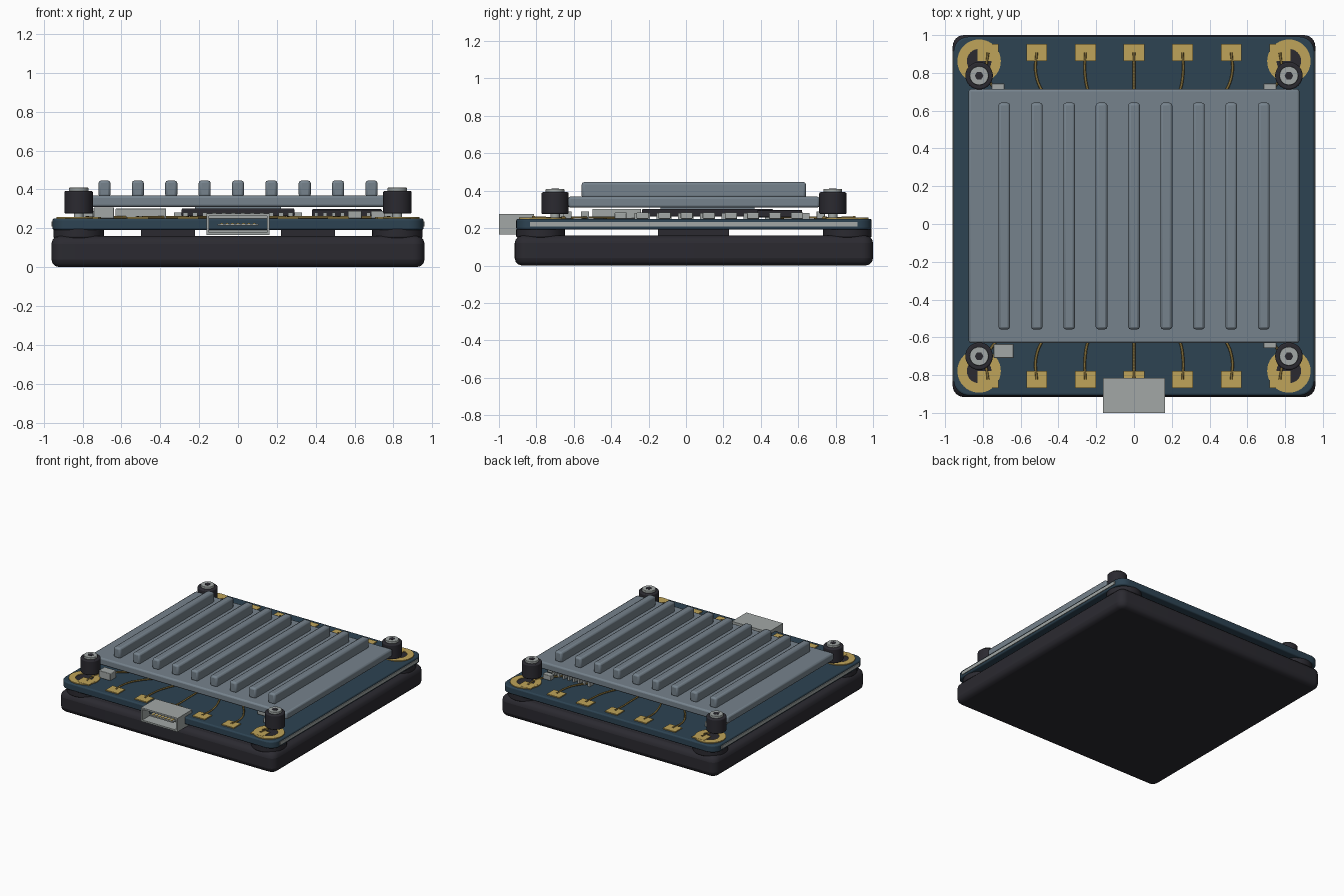
import bpy
import bmesh
import math

if "Cube" in bpy.data.objects:
    bpy.data.objects.remove(bpy.data.objects["Cube"])


def material(name, rgb):
    m = bpy.data.materials.new(name)
    m.use_nodes = True
    m.diffuse_color = (*rgb, 1)
    bsdf = m.node_tree.nodes["Principled BSDF"]
    bsdf.inputs["Base Color"].default_value = (*rgb, 1)
    bsdf.inputs["Roughness"].default_value = 0.6
    return m


BOARD = material("board_blue", (0.026, 0.056, 0.085))
METAL = material("heatsink_grey", (0.18, 0.225, 0.265))
BLACK = material("black_plastic", (0.024, 0.023, 0.03))
SILVER = material("silver", (0.36, 0.39, 0.38))
GOLD = material("gold", (0.52, 0.37, 0.10))
TRACE = material("dark_gold", (0.22, 0.15, 0.04))

CY = 0.042  # middle of the board in y


def finish(name, bm, mat, bevel=0, segments=3):
    bmesh.ops.recalc_face_normals(bm, faces=bm.faces)
    me = bpy.data.meshes.new(name)
    bm.to_mesh(me)
    bm.free()
    me.materials.append(mat)
    ob = bpy.data.objects.new(name, me)
    bpy.context.collection.objects.link(ob)
    if bevel:
        mod = ob.modifiers.new("Bevel", "BEVEL")
        mod.width, mod.segments = bevel, segments
        mod.limit_method, mod.angle_limit = "ANGLE", math.radians(40)
    bpy.ops.object.select_all(action="DESELECT")
    ob.select_set(True)
    bpy.context.view_layer.objects.active = ob
    bpy.ops.object.shade_smooth_by_angle(angle=math.radians(35))
    return ob


def prism(name, points, z0, z1, mat, bevel=0, segments=3):
    bm = bmesh.new()
    face = bm.faces.new([bm.verts.new((x, y, z0)) for x, y in points])
    ext = bmesh.ops.extrude_face_region(bm, geom=[face])
    verts = [v for v in ext["geom"] if isinstance(v, bmesh.types.BMVert)]
    bmesh.ops.translate(bm, verts=verts, vec=(0, 0, z1 - z0))
    return finish(name, bm, mat, bevel, segments)


def block(name, x, y, w, d, z0, z1, mat, bevel=0):
    pts = [(x + sx * w / 2, y + sy * d / 2)
           for sx, sy in ((-1, -1), (1, -1), (1, 1), (-1, 1))]
    return prism(name, pts, z0, z1, mat, bevel, 2)


def slab(name, x, y, w, d, r, z0, z1, mat, bevel=0):
    pts = []
    for i, (sx, sy) in enumerate(((1, 1), (-1, 1), (-1, -1), (1, -1))):
        for k in range(7):
            a = math.radians(90 * i + 15 * k)
            pts.append((x + sx * (w / 2 - r) + r * math.cos(a),
                        y + sy * (d / 2 - r) + r * math.sin(a)))
    return prism(name, pts, z0, z1, mat, bevel)


def disc(name, x, y, r, z0, z1, mat, bevel=0, sides=32):
    pts = [(x + r * math.cos(math.tau * i / sides),
            y + r * math.sin(math.tau * i / sides)) for i in range(sides)]
    return prism(name, pts, z0, z1, mat, bevel)


def ring(name, x, y, r_in, r_out, z0, z1, mat, sides=40):
    bm = bmesh.new()
    loops = []
    for i in range(sides):
        a = math.tau * i / sides
        loops.append([bm.verts.new((x + r * math.cos(a), y + r * math.sin(a), z))
                      for r, z in ((r_in, z0), (r_out, z0), (r_out, z1), (r_in, z1))])
    for i in range(sides):
        p, q = loops[i], loops[(i + 1) % sides]
        for k in range(4):
            bm.faces.new((p[k], q[k], q[(k + 1) % 4], p[(k + 1) % 4]))
    return finish(name, bm, mat)


def wire(name, points, r, mat):
    cu = bpy.data.curves.new(name, "CURVE")
    cu.dimensions = "3D"
    cu.bevel_depth, cu.bevel_resolution, cu.resolution_u = r, 1, 6
    sp = cu.splines.new("BEZIER")
    sp.bezier_points.add(len(points) - 1)
    for bp, co in zip(sp.bezier_points, points):
        bp.co = co
        bp.handle_left_type = bp.handle_right_type = "AUTO"
    cu.materials.append(mat)
    bpy.context.collection.objects.link(bpy.data.objects.new(name, cu))


# Base tray and circuit board
slab("base", 0, CY, 1.92, 1.916, 0.06, 0, 0.16, BLACK, 0.04)
slab("circuit_board", 0, CY, 1.91, 1.90, 0.08, 0.192, 0.25, BOARD, 0.01)
for s in (-1, 1):
    block("edge_strip", s * 0.955, CY, 0.012, 1.75, 0.208, 0.234, SILVER)
    block("underside_chip", s * 0.36, 0.04, 0.28, 0.38, 0.155, 0.195, BLACK)

# Heat sink with fins
block("heatsink_plate", 0, CY, 1.75, 1.345, 0.31, 0.368, METAL, 0.012)
for i in range(9):
    block("heatsink_fin", (i - 4) * 0.1717, CY, 0.062, 1.2, 0.36, 0.446, METAL, 0.014)

# Corner feet, gold rings and screws
for sx in (-1, 1):
    for ring_y, post_y in ((0.862, 0.785), (-0.778, -0.70)):
        x = sx * 0.82
        disc("corner_foot", x, ring_y, 0.13, 0.15, 0.2, BLACK, 0.008)
        ring("mount_ring", x, ring_y, 0.065, 0.115, 0.247, 0.257, GOLD)
        disc("mount_hole", x, ring_y, 0.066, 0.247, 0.252, BLACK)
        disc("screw_shaft", x, post_y, 0.025, 0.25, 0.3, SILVER)
        disc("screw_sleeve", x, post_y, 0.073, 0.275, 0.392, BLACK, 0.008)
        disc("screw_head", x, post_y, 0.05, 0.385, 0.409, SILVER, 0.004)
        disc("screw_socket", x, post_y, 0.023, 0.408, 0.411, BLACK, 0, 6)

# Solder pads with curved traces running under the heat sink
for i in range(-3, 4):
    x = i * 0.2575
    for s in (-1, 1):
        y = CY + s * 0.865
        block("solder_pad", x, y, 0.11, 0.09, 0.247, 0.258, GOLD)
        wire("trace", [(x, y, 0.258), (x * 1.01, CY + s * 0.76, 0.254),
                       (x * 0.94, CY + s * 0.66, 0.256),
                       (x * 0.5, CY + s * 0.42, 0.256)], 0.007, TRACE)

# Main chip with pins on all four sides
block("main_chip", 0, 0.115, 0.58, 0.70, 0.262, 0.302, BLACK, 0.006)
block("thermal_pad", 0, 0.115, 0.44, 0.5, 0.3, 0.312, METAL)
for i in range(12):
    t = (i - 5.5) / 11
    for s in (-1, 1):
        block("chip_pin", t * 0.54, 0.115 + s * 0.365, 0.024, 0.05, 0.25, 0.28, SILVER)
        block("chip_pin", s * 0.305, 0.115 + t * 0.64, 0.05, 0.024, 0.25, 0.28, SILVER)

# Side chip with pins
block("side_chip", 0.56, 0.50, 0.36, 0.24, 0.258, 0.298, BLACK, 0.005)
for i in range(8):
    for s in (-1, 1):
        block("side_chip_pin", 0.56 + (i - 3.5) * 0.045, 0.50 + s * 0.135,
              0.02, 0.05, 0.25, 0.28, SILVER)

# Small parts around the chips
block("shield_can", -0.5, -0.37, 0.26, 0.26, 0.25, 0.303, SILVER, 0.005)
block("corner_component", -0.69, -0.672, 0.105, 0.075, 0.25, 0.308, SILVER, 0.004)
for x, y in ((-0.72, 0.72), (0.72, 0.72), (0.72, -0.635), (0.6, -0.54)):
    block("small_component", x, y, 0.07, 0.045, 0.25, 0.29, SILVER, 0.004)
for i in range(9):
    for s in (-1, 1):
        block("capacitor", s * 0.77, -0.35 + i * 0.118, 0.05, 0.065, 0.25, 0.283, SILVER, 0.004)

# Front connector: hollow shell, tongue and contacts
bm = bmesh.new()
bmesh.ops.create_cube(bm, size=1)
for v in bm.verts:
    v.co = (v.co.x * 0.326, -0.907 + v.co.y * 0.186, 0.22 + v.co.z * 0.11)
front = min(bm.faces, key=lambda f: f.calc_center_median().y)
bmesh.ops.inset_region(bm, faces=[front], thickness=0.018)
hole = bmesh.ops.extrude_discrete_faces(bm, faces=[front])["faces"][0]
bmesh.ops.translate(bm, verts=hole.verts, vec=(0, 0.11, 0))
finish("connector_shell", bm, SILVER)
block("connector_tongue", 0, -0.93, 0.21, 0.09, 0.213, 0.223, SILVER)
for i in range(7):
    block("connector_contact", (i - 3) * 0.028, -0.93, 0.014, 0.08, 0.222, 0.226, GOLD)
